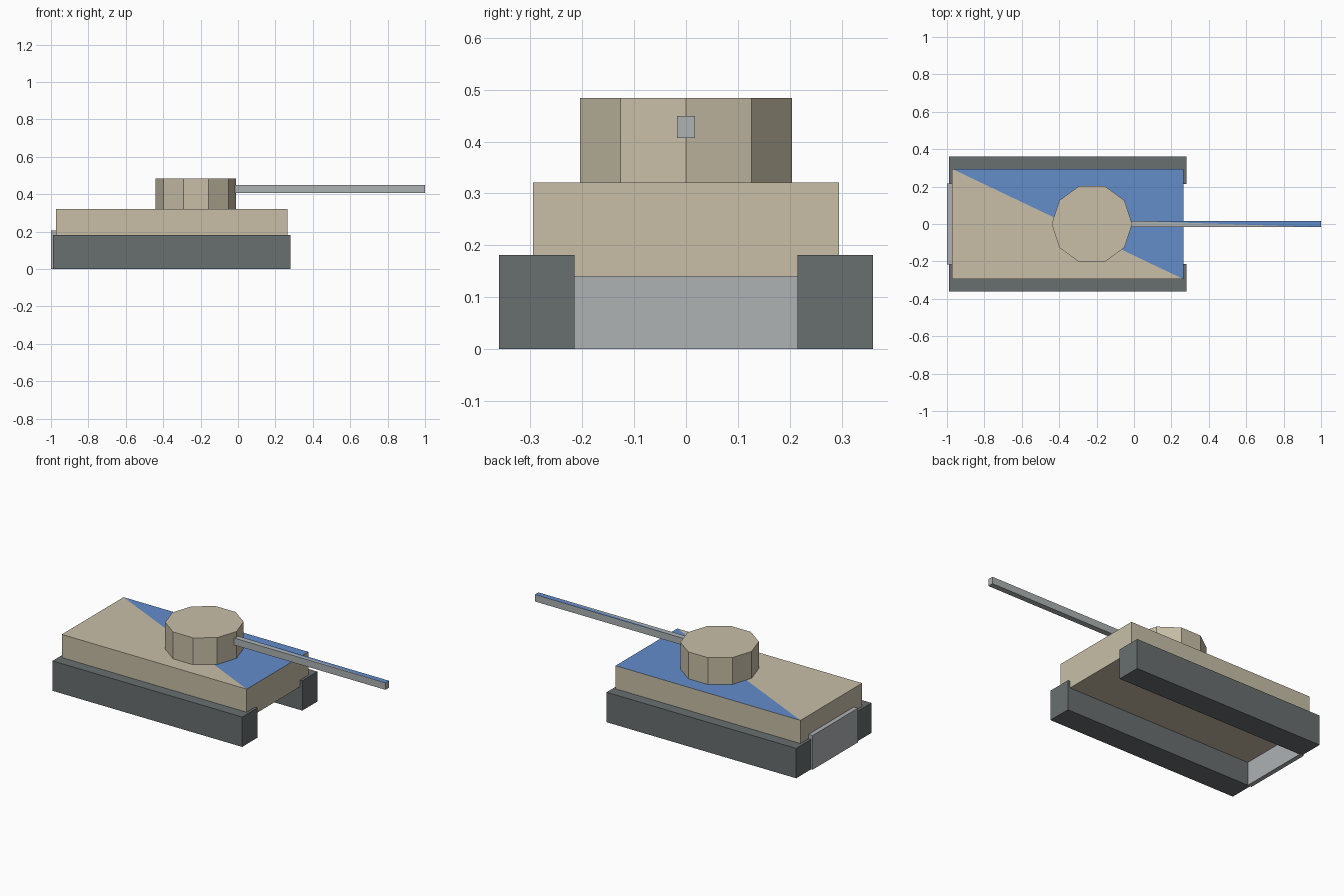
import bpy
import bmesh
from mathutils import Vector

default = bpy.data.objects.get("Cube")
if default:
    bpy.data.objects.remove(default, do_unlink=True)


def material(name, r, g, b):
    m = bpy.data.materials.new(name)
    m.use_nodes = True
    m.diffuse_color = (r, g, b, 1)
    m.node_tree.nodes["Principled BSDF"].inputs["Base Color"].default_value = (r, g, b, 1)
    return m


tan = material("sand_tan", 0.58, 0.52, 0.39)
slate = material("track_slate", 0.138, 0.156, 0.162)
grey = material("light_grey", 0.42, 0.445, 0.456)
blue = material("panel_blue", 0.122, 0.266, 0.591)


def finish(name, bm, *mats):
    bmesh.ops.recalc_face_normals(bm, faces=bm.faces[:])
    mesh = bpy.data.meshes.new(name)
    bm.to_mesh(mesh)
    bm.free()
    for m in mats:
        mesh.materials.append(m)
    obj = bpy.data.objects.new(name, mesh)
    bpy.context.collection.objects.link(obj)
    return obj


def box(name, lo, hi, mat, blue_half=False):
    """Box between two corners; optionally half of its top is blue, cut diagonally."""
    lo, hi = Vector(lo), Vector(hi)
    bm = bmesh.new()
    bmesh.ops.create_cube(bm, size=1)
    if blue_half:
        diagonal = [v for v in bm.verts if v.co.z > 0 and v.co.x * v.co.y < 0]
        bmesh.ops.connect_verts(bm, verts=diagonal)
        for f in bm.faces:
            c = f.calc_center_median()
            if c.z > 0.4 and c.x + c.y > 0.1:
                f.material_index = 1
    for v in bm.verts:
        v.co = (lo + hi) / 2 + v.co * (hi - lo)
    return finish(name, bm, mat, blue)if blue_half else finish(name, bm, mat)


# Hull with a diagonally painted deck
box("hull", (-0.973, -0.295, 0.14), (0.265, 0.295, 0.321), tan, True)

# Track blocks on both sides
for side, y0, y1 in (("right", -0.36, -0.215), ("left", 0.215, 0.36)):
    box(side + "_track", (-0.99, y0, 0), (0.28, y1, 0.181), slate)

# Rear plate between the tracks
box("rear_plate", (-1, -0.217, 0), (-0.973, 0.217, 0.207), grey)

# Ten-sided turret
bm = bmesh.new()
bmesh.ops.create_cone(bm, cap_ends=True, segments=10, radius1=0.215, radius2=0.215, depth=0.163)
corner = max(bm.verts, key=lambda v: v.co.x).co
# Turn a corner towards the barrel if the primitive starts on a flat
if abs(corner.y) > 0.01:
    from mathutils import Matrix
    turn = -Vector((1, 0)).angle_signed(corner.xy)
    bmesh.ops.rotate(bm, verts=bm.verts, matrix=Matrix.Rotation(-abs(turn), 3, "Z"))
bmesh.ops.translate(bm, verts=bm.verts, vec=(-0.225, 0, 0.402))
finish("turret", bm, tan)

# Gun barrel, painted like the deck
box("barrel", (-0.02, -0.017, 0.407), (1, 0.017, 0.449), grey, True)
